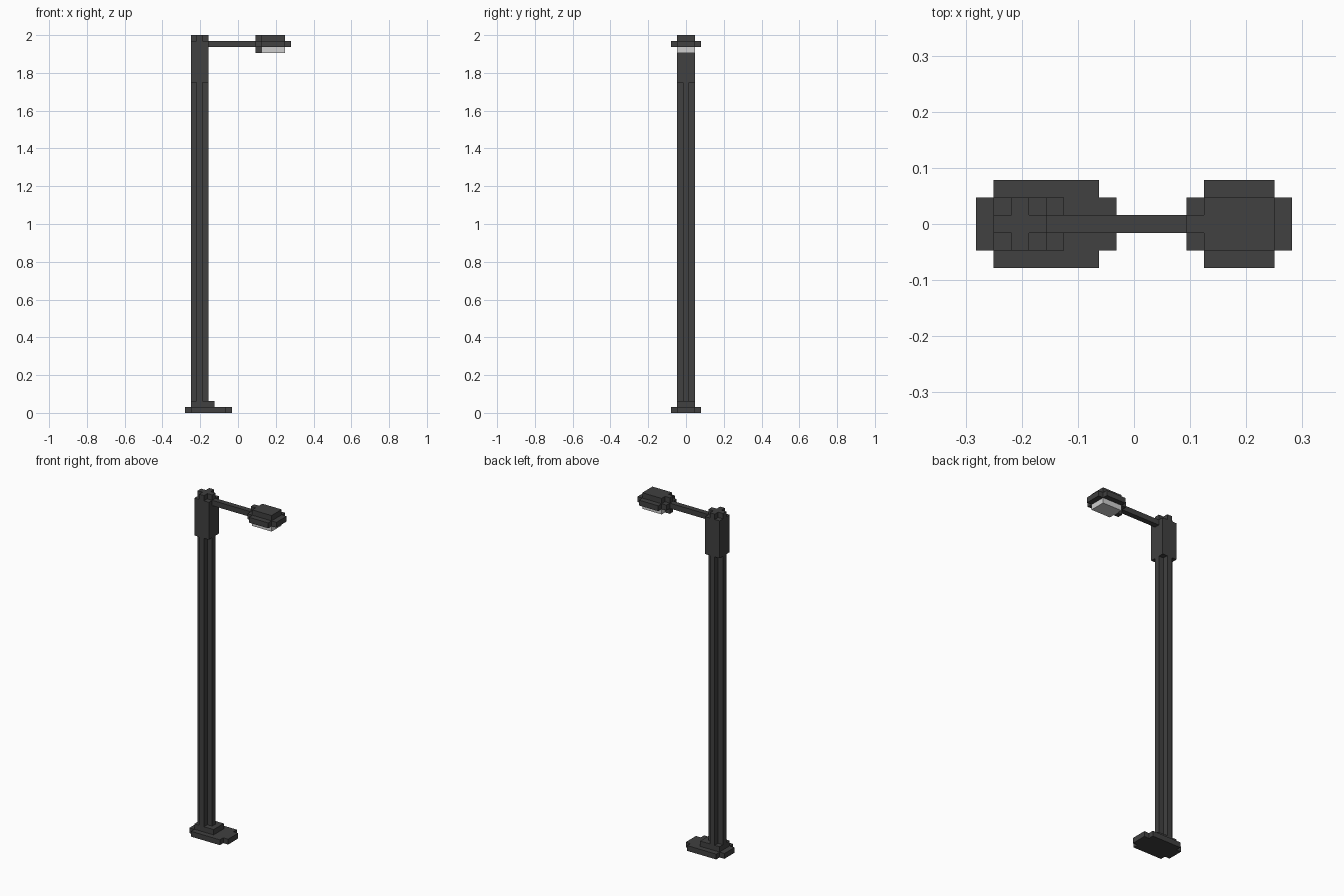
import bpy, bmesh

if "Cube" in bpy.data.objects:
    bpy.data.objects.remove(bpy.data.objects["Cube"])

U = 1 / 32               # grid unit of the blocky style
OX, OY = -9 * U, -2.5 * U


def material(name, rgb):
    m = bpy.data.materials.new(name)
    m.diffuse_color = (*rgb, 1)
    m.use_nodes = True
    m.node_tree.nodes["Principled BSDF"].inputs["Base Color"].default_value = m.diffuse_color
    return m


DARK = material("dark grey metal", (0.052, 0.052, 0.052))
GLASS = material("pale lamp glass", (0.62, 0.62, 0.62))


def block(name, x, y, z, mat=DARK, notch=0):
    """Extruded rectangle in grid units, with square notches cut from its corners."""
    (x0, x1), (y0, y1), n = x, y, notch
    if n:
        pts = [(x0 + n, y0), (x1 - n, y0), (x1 - n, y0 + n), (x1, y0 + n),
               (x1, y1 - n), (x1 - n, y1 - n), (x1 - n, y1), (x0 + n, y1),
               (x0 + n, y1 - n), (x0, y1 - n), (x0, y0 + n), (x0 + n, y0 + n)]
    else:
        pts = [(x0, y0), (x1, y0), (x1, y1), (x0, y1)]
    bm = bmesh.new()
    face = bm.faces.new([bm.verts.new((OX + px * U, OY + py * U, z[0] * U)) for px, py in pts])
    ext = bmesh.ops.extrude_face_region(bm, geom=[face])
    top = [v for v in ext["geom"] if isinstance(v, bmesh.types.BMVert)]
    bmesh.ops.translate(bm, verts=top, vec=(0, 0, (z[1] - z[0]) * U))
    bmesh.ops.recalc_face_normals(bm, faces=bm.faces)
    me = bpy.data.meshes.new(name)
    bm.to_mesh(me)
    bm.free()
    me.materials.append(mat)
    ob = bpy.data.objects.new(name, me)
    bpy.context.collection.objects.link(ob)
    return ob


# Foot: stepped plates
block("base_plate", (0, 8), (0, 5), (0, 1), notch=1)
block("base_step", (1, 5), (1, 4), (1, 2))

# Pole: cross-shaped shaft, square head, cross-shaped cap
block("pole_shaft", (1, 4), (1, 4), (2, 56), notch=1)
block("pole_head", (1, 4), (1, 4), (56, 63))
block("pole_cap", (1, 4), (1, 4), (63, 64), notch=1)

# Arm reaching to the lamp
block("arm", (4, 12), (2, 3), (62, 63))

# Lamp: rim, lid, joint knobs above and below the arm, glass
block("lamp_rim", (12, 18), (0, 5), (62, 63), notch=1)
block("lamp_lid", (13, 17), (1, 4), (63, 64))
for label, k in (("upper", 63), ("lower", 61)):
    block(label + "_lamp_joint", (12, 13), (2, 3), (k, k + 1))
block("lamp_glass", (13, 17), (1, 4), (61, 62), GLASS)
